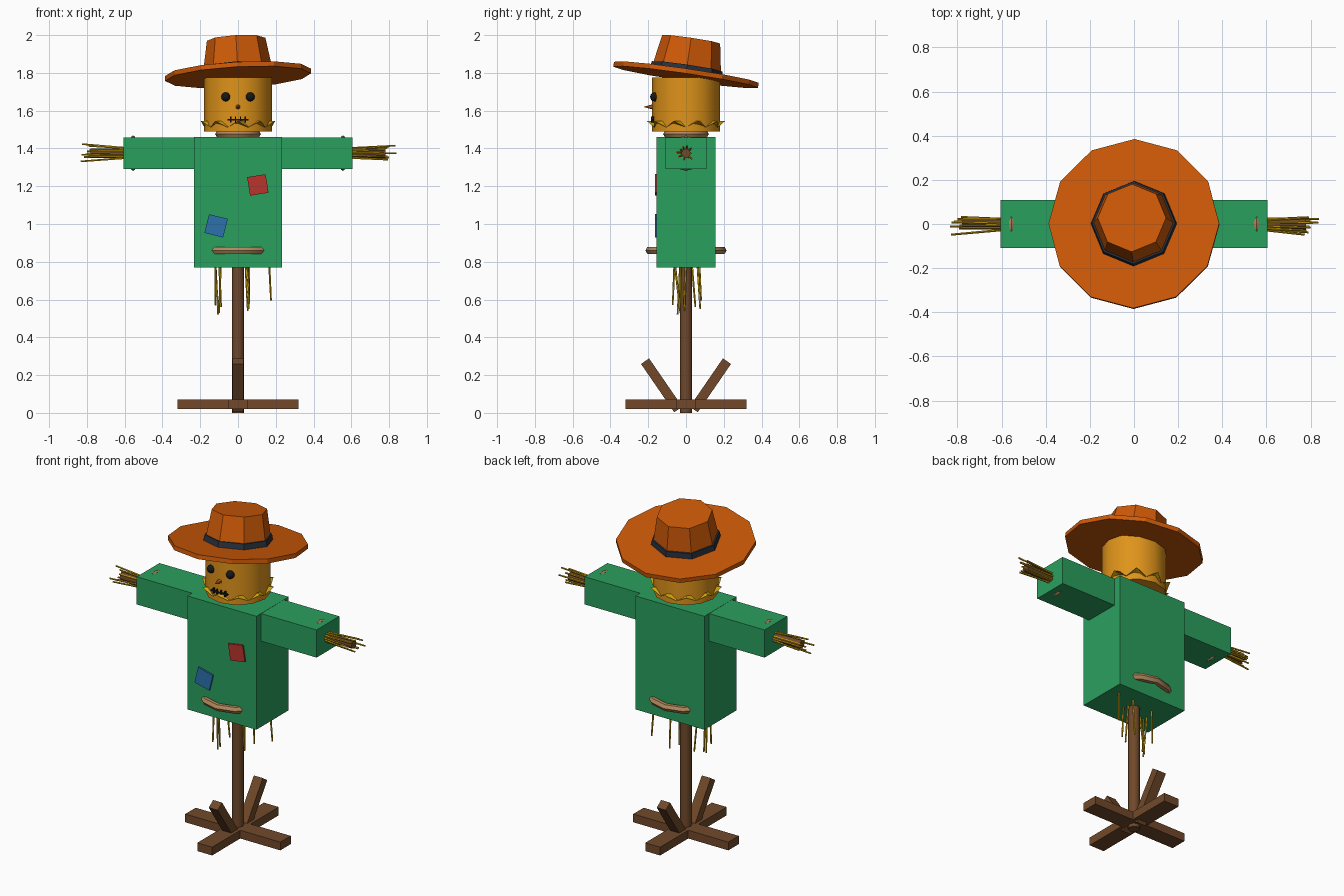
import bpy, bmesh, math, random
from mathutils import Vector, Euler, Matrix

if "Cube" in bpy.data.objects:
    bpy.data.objects.remove(bpy.data.objects["Cube"])

random.seed(4)


def material(name, r, g, b):
    m = bpy.data.materials.new(name)
    m.diffuse_color = [(c / 255) ** 2.2 for c in (r, g, b)] + [1]
    m.use_nodes = True
    m.node_tree.nodes["Principled BSDF"].inputs["Base Color"].default_value = m.diffuse_color
    return m


WOOD = material("wood", 112, 74, 46)
SHIRT = material("shirt_green", 46, 158, 94)
SACK = material("sackcloth", 222, 146, 32)
HAT = material("hat_orange", 205, 90, 16)
BAND = material("band_dark", 44, 52, 64)
ROPE = material("rope_tan", 176, 136, 92)
STRAW = material("straw_yellow", 205, 160, 22)
BLACK = material("black", 30, 30, 32)
NOSE = material("nose_orange", 205, 105, 30)
RED = material("patch_red", 185, 55, 48)
BLUE = material("patch_blue", 48, 112, 170)


def finish(name, mat, smooth=False):
    o = bpy.context.object
    o.name = name
    o.data.materials.append(mat)
    if smooth:
        bpy.ops.object.shade_smooth_by_angle(angle=math.radians(50))
    return o


def box(name, mat, loc, size, rot=(0, 0, 0)):
    bpy.ops.mesh.primitive_cube_add(size=1, location=loc, rotation=rot)
    bpy.context.object.scale = size
    return finish(name, mat)


def rod(name, mat, a, b, r1, r2, sides, smooth=False):
    """Tapered prism between two points."""
    a, b = Vector(a), Vector(b)
    d = b - a
    bpy.ops.mesh.primitive_cone_add(
        vertices=sides, radius1=r1, radius2=r2, depth=d.length, location=(a + b) / 2,
        rotation=d.to_track_quat('Z', 'Y').to_euler())
    return finish(name, mat, smooth)


def ring(name, loc, major, minor, rot=(0, 0, 0)):
    bpy.ops.mesh.primitive_torus_add(
        major_radius=major, minor_radius=minor, major_segments=12, minor_segments=6,
        location=loc, rotation=rot)
    return finish(name, ROPE, True)


def straw(name, strands, r=0.006):
    """One mesh holding many thin straws, given as start and end points."""
    bm = bmesh.new()
    for a, b in strands:
        a, b = Vector(a), Vector(b)
        d = b - a
        m = Matrix.Translation((a + b) / 2) @ d.to_track_quat('Z', 'Y').to_matrix().to_4x4()
        bmesh.ops.create_cone(bm, cap_ends=True, segments=5, radius1=r, radius2=r * 0.8,
                              depth=d.length, matrix=m)
    me = bpy.data.meshes.new(name)
    bm.to_mesh(me)
    bm.free()
    me.materials.append(STRAW)
    bpy.context.collection.objects.link(bpy.data.objects.new(name, me))


# Wooden post, crossbar, foot cross and braces
rod("post", WOOD, (0, 0, 0), (0, 0, 1.55), 0.033, 0.033, 8, True)
rod("crossbar", WOOD, (-0.78, 0, 1.375), (0.78, 0, 1.375), 0.025, 0.025, 8, True)
box("foot_beam_x", WOOD, (0, 0, 0.045), (0.64, 0.1, 0.05))
box("foot_beam_y", WOOD, (0, 0, 0.045), (0.1, 0.64, 0.05))
for s, side in ((-1, "front"), (1, "back")):
    box(side + "_brace", WOOD, (0, s * 0.129, 0.146), (0.06, 0.052, 0.31),
        (-s * math.atan2(0.174, 0.253), 0, 0))

# Shirt body, sleeves and patches
box("shirt_body", SHIRT, (0, 0, 1.115), (0.464, 0.31, 0.69))
box("red_patch", RED, (0.105, -0.158, 1.207), (0.099, 0.014, 0.099), (0, math.radians(-9), 0))
box("blue_patch", BLUE, (-0.116, -0.158, 0.99), (0.102, 0.014, 0.102), (0, math.radians(14), 0))
for s, side in ((-1, "left"), (1, "right")):
    box(side + "_sleeve", SHIRT, (s * 0.4, 0, 1.375), (0.41, 0.218, 0.168))
    ring(side + "_wrist_rope", (s * 0.555, 0, 1.375), 0.081, 0.0125, (0, math.pi / 2, 0))
    # Straw hand fanning out around the crossbar end
    hand = []
    for i in range(10):
        a = math.tau * i / 10 + random.uniform(-0.2, 0.2)
        r = random.uniform(0.02, 0.055)
        hand.append(((s * 0.57, 0.025 * math.cos(a), 1.375 + 0.025 * math.sin(a)),
                     (s * random.uniform(0.77, 0.843), r * math.cos(a), 1.375 + r * math.sin(a))))
    straw(side + "_straw_hand", hand)

# Ropes at waist and neck
ring("waist_rope", (0, 0, 0.86), 0.193, 0.022)
ring("neck_rope", (0, 0, 1.476), 0.1, 0.021)

# Straw hanging below the shirt: top x, y, then bottom x, y, z
hanging = [(-0.12, -0.03, -0.105, -0.045, 0.52), (-0.09, -0.06, -0.1, -0.03, 0.53),
           (-0.12, -0.06, -0.12, -0.07, 0.57), (-0.1, 0.03, -0.09, 0.05, 0.56),
           (0.04, 0.0, 0.052, -0.01, 0.54), (0.06, 0.06, 0.057, 0.075, 0.55),
           (0.05, -0.03, 0.06, -0.03, 0.58), (0.165, 0.07, 0.175, 0.08, 0.595)]
straw("hanging_straw", [((x, y, 0.8), (u, v, w)) for x, y, u, v, w in hanging])

# Head with jagged straw collar
rod("head", SACK, (0, 0, 1.49), (0, 0, 1.775), 0.18, 0.18, 12, True)
bm = bmesh.new()
lower, upper = [], []
N = 20
for i in range(N):
    a = math.pi / 2 + math.tau * i / N
    r, z = (0.207, 1.545) if i % 2 == 0 else (0.178, 1.512)
    lower.append(bm.verts.new((r * math.cos(a), r * math.sin(a), z)))
    upper.append(bm.verts.new((0.15 * math.cos(a), 0.15 * math.sin(a), 1.546)))
base = [bm.verts.new((0.14 * v.co.x / v.co.xy.length, 0.14 * v.co.y / v.co.xy.length, 1.515))
        for v in lower]
for i in range(N):
    j = (i + 1) % N
    bm.faces.new((lower[i], lower[j], upper[j], upper[i]))
    bm.faces.new((base[i], base[j], lower[j], lower[i]))
    bm.faces.new((upper[i], upper[j], base[j], base[i]))
bmesh.ops.recalc_face_normals(bm, faces=bm.faces)
me = bpy.data.meshes.new("straw_collar")
bm.to_mesh(me)
bm.free()
me.materials.append(STRAW)
bpy.context.collection.objects.link(bpy.data.objects.new("straw_collar", me))

# Face: button eyes, cone nose, stitched mouth
for s, side in ((-1, "left"), (1, "right")):
    bpy.ops.mesh.primitive_uv_sphere_add(segments=12, ring_count=8, radius=0.024,
                                         location=(s * 0.065, -0.166, 1.673))
    finish(side + "_eye", BLACK, True)
rod("nose", NOSE, (0, -0.165, 1.62), (0, -0.226, 1.62), 0.017, 0, 6)
box("mouth", BLACK, (0, -0.178, 1.552), (0.11, 0.012, 0.008))
for i in range(4):
    box(f"mouth_stitch_{i + 1}", BLACK, (-0.039 + 0.026 * i, -0.178, 1.553), (0.007, 0.015, 0.032))

# Tilted hat: brim, crown and band share one axis
tilt = Euler((math.radians(-8.3), math.radians(-3), 0)).to_matrix()


def hat_part(name, mat, z1, z2, r1, r2, sides):
    bpy.ops.mesh.primitive_cone_add(
        vertices=sides, radius1=r1, radius2=r2, depth=z2 - z1,
        location=Vector((0, 0, 1.79)) + tilt @ Vector((0, 0, (z1 + z2) / 2)),
        rotation=tilt.to_euler())
    finish(name, mat)


hat_part("hat_brim", HAT, -0.013, 0.013, 0.387, 0.387, 12)
hat_part("hat_crown", HAT, 0.0, 0.19, 0.188, 0.155, 8)
hat_part("hat_band", BAND, 0.012, 0.045, 0.195, 0.189, 8)
